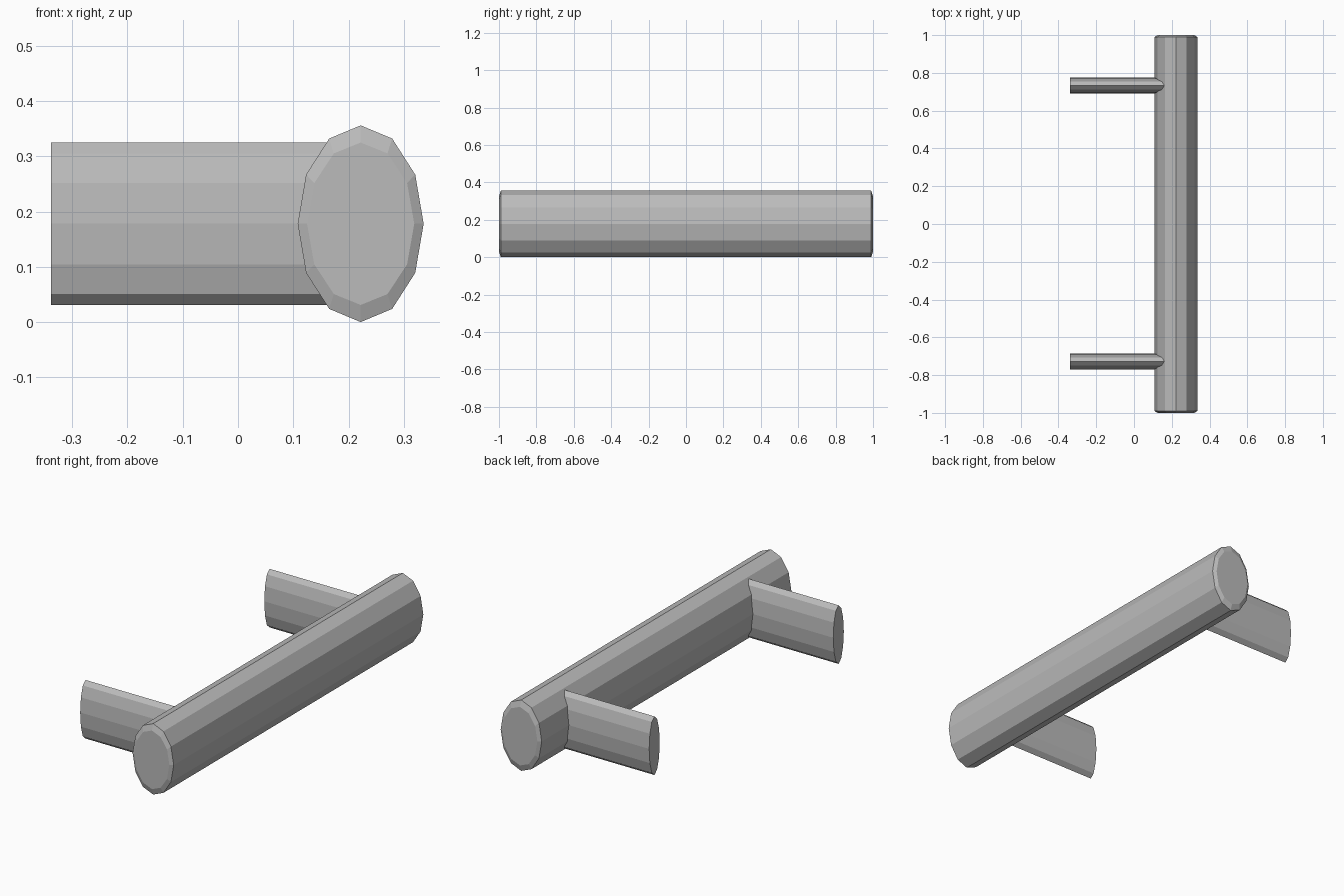
import bpy
import bmesh
from math import sin, cos, pi
from mathutils import Vector

SIDES = 12
MID_Z = 0.178

cube = bpy.data.objects.get("Cube")
if cube:
    bpy.data.objects.remove(cube, do_unlink=True)

metal = bpy.data.materials.new("brushed grey metal")
metal.use_nodes = True
grey = (0.5, 0.5, 0.5, 1)
metal.diffuse_color = grey
metal.node_tree.nodes["Principled BSDF"].inputs["Base Color"].default_value = grey


def oval_rod(name, axis, side, rings):
    """Loft flat-sided ovals; each ring is (centre, half width, half height)."""
    bm = bmesh.new()
    loops = []
    for centre, width, height in rings:
        loop = []
        for i in range(SIDES):
            a = 2 * pi * i / SIDES
            offset = Vector(side) * width * cos(a) + Vector((0, 0, height * sin(a)))
            loop.append(bm.verts.new(Vector(centre) + offset))
        loops.append(loop)
    for low, high in zip(loops, loops[1:]):
        for i in range(SIDES):
            j = (i + 1) % SIDES
            bm.faces.new((low[i], low[j], high[j], high[i]))
    bm.faces.new(loops[0])
    bm.faces.new(loops[-1])
    bmesh.ops.recalc_face_normals(bm, faces=bm.faces)
    mesh = bpy.data.meshes.new(name)
    bm.to_mesh(mesh)
    bm.free()
    mesh.materials.append(metal)
    obj = bpy.data.objects.new(name, mesh)
    bpy.context.collection.objects.link(obj)
    return obj


# Grip bar with chamfered ends
BAR_X = 0.222
oval_rod("grip_bar", "Y", (1, 0, 0), [
    ((BAR_X, y, MID_Z), w, h)
    for y, w, h in ((-1, 0.097, 0.147), (-0.99, 0.114, 0.178),
                    (0.99, 0.114, 0.178), (1, 0.097, 0.147))
])

# Mounting posts, running into the middle of the bar
for name, y in (("front_post", -0.727), ("back_post", 0.733)):
    oval_rod(name, "X", (0, 1, 0), [
        ((x, y, MID_Z), 0.042, 0.147) for x in (-0.338, BAR_X)
    ])
